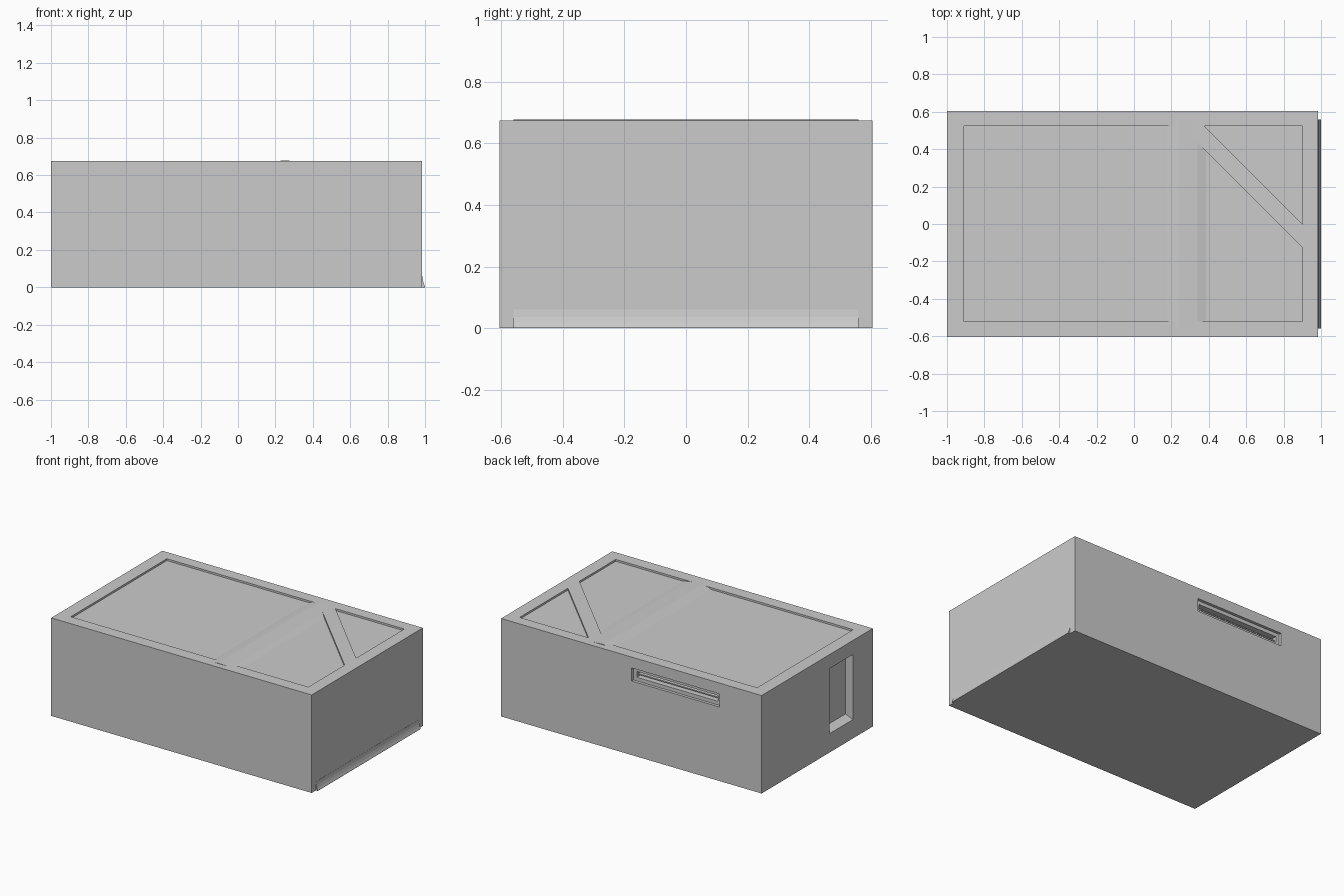
import bpy, bmesh
from mathutils import Vector

if "Cube" in bpy.data.objects:
    bpy.data.objects.remove(bpy.data.objects["Cube"])


def prism(name, pts, axis, a, b):
    """Extrude a 2D outline along an axis: 'y' takes (x, z) points, 'z' takes (x, y) points."""
    bm = bmesh.new()
    place = (lambda p, q: (p, a, q)) if axis == 'y' else (lambda p, q: (p, q, a))
    face = bm.faces.new([bm.verts.new(place(*p)) for p in pts])
    out = bmesh.ops.extrude_face_region(bm, geom=[face])
    move = Vector((0, b - a, 0)) if axis == 'y' else Vector((0, 0, b - a))
    bmesh.ops.translate(bm, vec=move,
                        verts=[v for v in out['geom'] if isinstance(v, bmesh.types.BMVert)])
    bmesh.ops.recalc_face_normals(bm, faces=bm.faces)
    mesh = bpy.data.meshes.new(name)
    bm.to_mesh(mesh)
    bm.free()
    obj = bpy.data.objects.new(name, mesh)
    bpy.context.collection.objects.link(obj)
    return obj


def rect(x0, x1, y0, y1):
    return [(x0, y0), (x1, y0), (x1, y1), (x0, y1)]


def cut(target, cutter):
    cutter.hide_render = True
    mod = target.modifiers.new("cut", 'BOOLEAN')
    mod.operation, mod.solver, mod.object = 'DIFFERENCE', 'EXACT', cutter
    bpy.context.view_layer.objects.active = target
    bpy.ops.object.modifier_apply(modifier=mod.name)
    bpy.data.objects.remove(cutter)


TOP, FLOOR = 0.675, 0.662

# Main body
body = prism("body", rect(-1, 0.985, -0.605, 0.605), 'z', 0, TOP)

# Sunken top panels, split by a diagonal strip
cut(body, prism("large_panel_cutter",
                [(-0.91, -0.52), (0.9, -0.52), (0.9, -0.125), (0.25, 0.525), (-0.91, 0.525)],
                'z', FLOOR, TOP + 0.1))
cut(body, prism("triangle_panel_cutter", [(0.375, 0.525), (0.9, 0), (0.9, 0.525)],
                'z', FLOOR, TOP + 0.1))

# Back slot: shallow surround, then the deep opening
cut(body, prism("slot_surround_cutter", rect(-0.68, -0.01, 0.51, 0.6), 'y', 0.585, 0.7))
cut(body, prism("slot_cutter", rect(-0.655, -0.035, 0.535, 0.575), 'y', 0.5, 0.7))

# Left side niche with a sloping sill
cut(body, prism("niche_cutter",
                [(-1.1, 0.13), (-1, 0.13), (-0.945, 0.155), (-0.945, 0.578), (-1.1, 0.578)],
                'y', -0.387, -0.136))

# Low ridge across the top
prism("top_ridge", [(0.16, FLOOR - 0.004), (0.2, TOP - 0.002), (0.238, 0.678), (0.245, 0.678),
                    (0.34, TOP - 0.001), (0.4, FLOOR - 0.004)], 'y', -0.56, 0.56)

# Flared lip along the foot of the right side
prism("foot_lip", [(0.98, 0), (1, 0), (1, 0.004), (0.994, 0.018), (0.989, 0.036),
                   (0.986, 0.06), (0.98, 0.06)], 'y', -0.56, 0.56)

# Rail inside the back slot
prism("slot_rail", rect(-0.655, -0.035, 0.548, 0.556), 'y', 0.49, 0.57)
